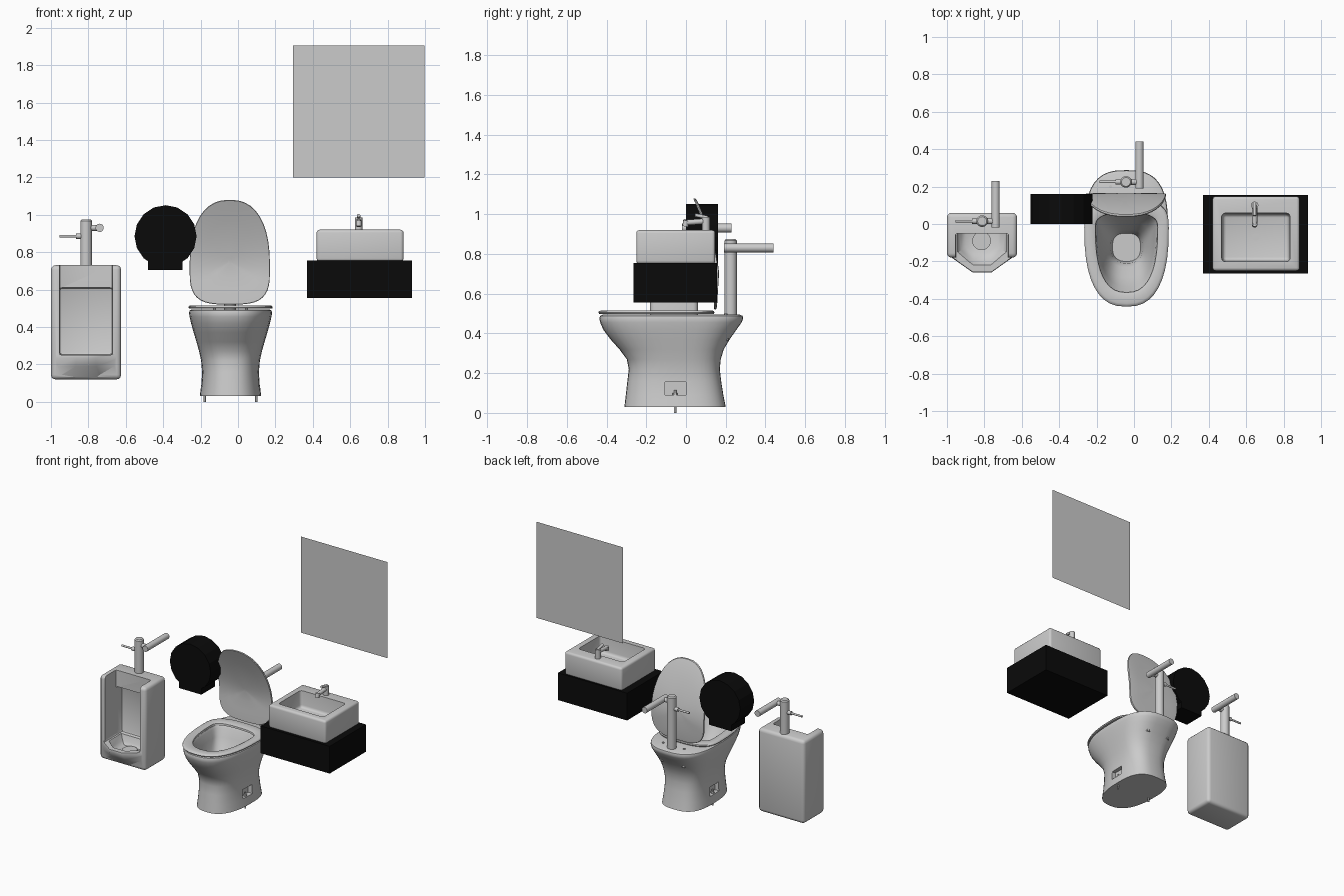
import bpy, bmesh, math
from mathutils import Vector

if "Cube" in bpy.data.objects:
    bpy.data.objects.remove(bpy.data.objects["Cube"])

black = bpy.data.materials.new("black_plastic")
black.diffuse_color = (0.003, 0.003, 0.003, 1)
black.use_nodes = True
black.node_tree.nodes["Principled BSDF"].inputs["Base Color"].default_value = black.diffuse_color


def finish(name, bm, mat=None, smooth=40):
    bmesh.ops.recalc_face_normals(bm, faces=bm.faces[:])
    me = bpy.data.meshes.new(name)
    bm.to_mesh(me)
    bm.free()
    ob = bpy.data.objects.new(name, me)
    bpy.context.collection.objects.link(ob)
    if mat:
        me.materials.append(mat)
    shade(ob, smooth)
    return ob


def activate(ob):
    bpy.ops.object.select_all(action='DESELECT')
    ob.select_set(True)
    bpy.context.view_layer.objects.active = ob


def shade(ob, angle):
    if angle:
        activate(ob)
        bpy.ops.object.shade_smooth_by_angle(angle=math.radians(angle))


def loft(rings, closed=False):
    bm = bmesh.new()
    vs = [[bm.verts.new(p) for p in r] for r in rings]
    pairs = list(zip(vs, vs[1:])) + ([(vs[-1], vs[0])] if closed else [])
    for a, b in pairs:
        for i in range(len(a)):
            j = (i + 1) % len(a)
            bm.faces.new((a[i], a[j], b[j], b[i]))
    if not closed:
        bm.faces.new(vs[0])
        bm.faces.new(vs[-1])
    return bm


def box(x0, x1, y0, y1, z0, z1, bevel=0.0, seg=3):
    bm = loft([[(x0, y0, z), (x1, y0, z), (x1, y1, z), (x0, y1, z)] for z in (z0, z1)])
    if bevel:
        bmesh.ops.recalc_face_normals(bm, faces=bm.faces[:])
        bmesh.ops.bevel(bm, geom=bm.edges[:], offset=bevel, segments=seg,
                        profile=0.5, affect='EDGES')
    return bm


def rod(bm, a, b, r, n=16, r2=None):
    a, b = Vector(a), Vector(b)
    m = (b - a).to_track_quat('Z', 'Y').to_matrix().to_4x4()
    m.translation = (a + b) / 2
    bmesh.ops.create_cone(bm, cap_ends=True, segments=n, radius1=r,
                          radius2=r if r2 is None else r2, depth=(b - a).length, matrix=m)


def boolean(ob, bm, op='DIFFERENCE'):
    cut = finish("cutter", bm)
    cut.hide_render = True
    activate(ob)
    m = ob.modifiers.new("cut", 'BOOLEAN')
    m.operation, m.object, m.solver = op, cut, 'EXACT'
    bpy.ops.object.modifier_apply(modifier=m.name)
    bpy.data.objects.remove(cut)
    shade(ob, 40)


# egg-shaped outline: separate lengths and roundness before and behind the widest line
def egg(hw, lo, hi, mid, n_lo=2.5, n_hi=2.8, count=40):
    pts = []
    for i in range(count):
        t = 2 * math.pi * i / count
        c, s = math.cos(t), math.sin(t)
        n, ext = (n_hi, hi - mid) if s >= 0 else (n_lo, mid - lo)
        pts.append((hw * math.copysign(abs(c) ** (2 / n), c),
                    mid + ext * math.copysign(abs(s) ** (2 / n), s)))
    return pts


TX = -0.04


def egg_ring(z, hw, lo, hi, mid=-0.02, **k):
    return [(TX + x, y, z) for x, y in egg(hw, lo, hi, mid, **k)]


# toilet bowl: outside from the foot up, over the rim, then down the inside
bowl = finish("toilet_bowl", loft([egg_ring(*r) for r in (
    (0.03, .164, -.31, .20), (0.09, .157, -.303, .188), (0.16, .152, -.295, .177),
    (0.22, .157, -.288, .17), (0.27, .168, -.298, .175), (0.32, .182, -.335, .19),
    (0.37, .197, -.38, .22), (0.42, .211, -.417, .255), (0.455, .219, -.432, .28),
    (0.475, .222, -.436, .288), (0.488, .219, -.432, .285), (0.494, .208, -.42, .272),
    (0.494, .168, -.37, .075), (0.48, .16, -.362, .065), (0.42, .15, -.335, .045),
    (0.35, .125, -.285, .01, -.08), (0.28, .098, -.23, -.03, -.12),
    (0.25, .085, -.21, -.04, -.125), (0.19, .075, -.20, -.05, -.125))]))
for s in (-1, 1):
    xs = sorted((TX + s * .122, TX + s * .3))
    boolean(bowl, box(*xs, -.105, 0, .09, .155))

# floor bolts and hinge nuts
for s, side in ((-1, "left"), (1, "right")):
    bm = bmesh.new()
    x = TX + s * .1375
    rod(bm, (x, -.055, 0), (x, -.055, .115), .006, 10)
    rod(bm, (x, -.055, .088), (x, -.055, .1), .013, 6)
    finish("floor_bolt_" + side, bm)
    bm = bmesh.new()
    x = TX + s * .085
    rod(bm, (x, .2, .37), (x, .2, .5), .008, 10)
    rod(bm, (x, .2, .365), (x, .2, .385), .017, 8)
    finish("hinge_bolt_" + side, bm)

# seat ring
finish("seat", loft([egg_ring(*r) for r in (
    (0.498, .222, -.436, .14), (0.505, .226, -.442, .143), (0.512, .222, -.437, .14),
    (0.516, .212, -.425, .13), (0.516, .178, -.38, .07), (0.511, .167, -.366, .06),
    (0.498, .165, -.364, .058))], closed=True))


# raised lid, its top curling forward
def lid_y(z):
    return .157 - (.49 * (z - .7) ** 1.5 if z > .7 else .06 * (.7 - z))


def lid_ring(scale, dy):
    out = []
    for x, z in egg(.215, .52, 1.08, .72, 3.4, 2.4):
        zz = .75 + (z - .75) * scale
        out.append((-.044 + x * scale, lid_y(zz) + dy, zz))
    return out


steps = (.05, .35, .65, .9)
finish("lid", loft([lid_ring(s, -.007) for s in steps] + [lid_ring(.99, -.006), lid_ring(1, 0),
                   lid_ring(.99, .007)] + [lid_ring(s, .009) for s in reversed(steps)]))


# flush valves
def valve(name, x, y, z0, top):
    bm = bmesh.new()
    rod(bm, (x, y, z0), (x, y, top - .008), .031, 20)
    rod(bm, (x, y, top - .008), (x, y, top), .031, 20, .024)
    zp, zl = top - .045, top - .09
    rod(bm, (x, y, zp), (x + .072, y, zp), .016)
    rod(bm, (x + .072, y - .035, zp), (x + .072, y + .215, zp), .022, 20)
    rod(bm, (x - .02, y, zl), (x - .055, y, zl), .014)
    rod(bm, (x - .05, y, zl), (x - .142, y, zl), .007)
    finish(name, bm)


valve("toilet_flush_valve", -.043, .225, .45, .875)
valve("urinal_flush_valve", -.812, .015, .70, .975)

# urinal: rounded block plus projecting lip, hollowed out
UX = -.8125


def lip(z, wide, back, narrow, front, rear):
    return [(UX - wide, rear, z), (UX - wide, back, z), (UX - narrow, front, z),
            (UX + narrow, front, z), (UX + wide, back, z), (UX + wide, rear, z)]


urinal = finish("urinal", box(-1, -.625, -.18, .06, .12, .73, .024))
boolean(urinal, loft([lip(.13, .16, -.165, .06, -.175, -.1), lip(.19, .172, -.17, .055, -.225, -.1),
                      lip(.235, .176, -.17, .052, -.258, -.1), lip(.255, .172, -.168, .05, -.255, -.1)]),
        'UNION')
boolean(urinal, box(-.955, -.67, -.5, -.05, .25, .95, .012, 2))
boolean(urinal, box(-.955, -.67, -.45, .02, .25, .61, .014, 2))
boolean(urinal, loft([lip(.19, .085, -.12, .04, -.15, -.04), lip(.21, .11, -.14, .045, -.19, -.02),
                      lip(.27, .14, -.155, .05, -.232, 0)]))
bm = bmesh.new()
rod(bm, (-.815, -.09, .18), (-.815, -.09, .2), .05, 20)
finish("urinal_drain", bm)

# paper dispenser: round drum with a chute below
bm = bmesh.new()
rod(bm, (-.3875, 0, .885), (-.3875, .16, .885), .166, 16)
finish("paper_dispenser", bm, black, 0)
finish("dispenser_chute", box(-.48, -.297, 0, .16, .705, .80), black, 0)

# counter and basin
finish("counter", box(.37, .93, -.265, .155, .555, .755), black, 0)
basin = finish("basin", box(.42, .885, -.25, .147, .75, .92, .016))
cut = box(.465, .838, -.205, .062, .80, 1.0, .02)
for v in cut.verts:
    if v.co.z < .85:
        v.co.x = .6515 + (v.co.x - .6515) * .95
        v.co.y = -.0715 + (v.co.y + .0715) * .93
boolean(basin, cut)
bm = bmesh.new()
rod(bm, (.6515, -.07, .795), (.6515, -.07, .804), .02)
finish("basin_drain", bm)

# tap
bm = bmesh.new()
rod(bm, (.645, .1, .91), (.645, .1, .985), .02)
rod(bm, (.645, .1, .965), (.645, -.005, .957), .014)
rod(bm, (.645, .002, .968), (.645, -.004, .938), .015)
rod(bm, (.645, .11, .982), (.645, .045, .996), .009, 12)
finish("tap", bm)

# mirror: a single sheet on the wall
bm = bmesh.new()
bm.faces.new([bm.verts.new(p) for p in ((.295, .31, 1.2), (.998, .31, 1.2),
                                        (.998, .31, 1.905), (.295, .31, 1.905))])
finish("mirror", bm, None, 0)
